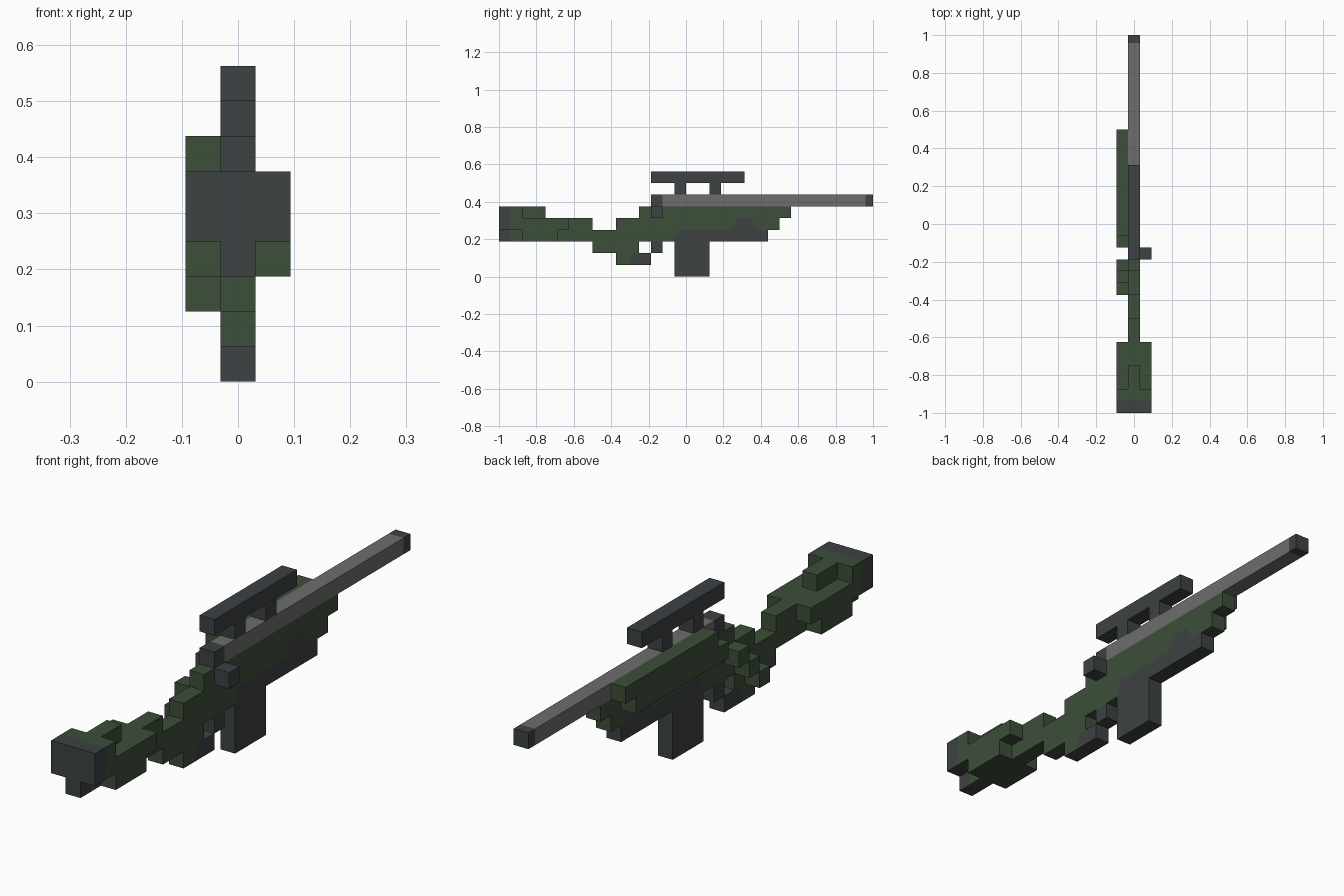
import bpy, bmesh

cube = bpy.data.objects.get("Cube")
if cube:
    bpy.data.objects.remove(cube, do_unlink=True)

U = 1 / 16  # one block


def make_material(name, rgb):
    mat = bpy.data.materials.new(name)
    mat.use_nodes = True
    mat.diffuse_color = (*rgb, 1)
    mat.node_tree.nodes["Principled BSDF"].inputs["Base Color"].default_value = (*rgb, 1)
    return mat


GREEN = make_material("olive_green", (0.046, 0.077, 0.042))
DARK = make_material("dark_metal", (0.047, 0.054, 0.057))
GREY = make_material("barrel_grey", (0.156, 0.152, 0.155))


def prism(name, profile, mat, x0=-0.5, x1=0.5):
    """Extrude a side profile of (y, z) block coordinates from x0 to x1."""
    bm = bmesh.new()
    base = bm.faces.new([bm.verts.new((x0 * U, y * U, z * U)) for y, z in profile])
    ext = bmesh.ops.extrude_face_region(bm, geom=[base])
    moved = [v for v in ext["geom"] if isinstance(v, bmesh.types.BMVert)]
    bmesh.ops.translate(bm, vec=((x1 - x0) * U, 0, 0), verts=moved)
    bmesh.ops.recalc_face_normals(bm, faces=bm.faces)
    mesh = bpy.data.meshes.new(name)
    bm.to_mesh(mesh)
    bm.free()
    mesh.materials.append(mat)
    obj = bpy.data.objects.new(name, mesh)
    bpy.context.collection.objects.link(obj)
    return obj


def block(name, y0, y1, z0, z1, mat, x0=-0.5, x1=0.5):
    return prism(name, [(y0, z0), (y1, z0), (y1, z1), (y0, z1)], mat, x0, x1)


# Butt plate: wide above, narrow toe below
block("butt_plate", -16, -15, 4, 6, DARK, -1.5, 1.5)
block("butt_toe", -16, -15, 3, 4, DARK)

# Stock core with stepped side cheeks
prism("stock_core", [(-15, 3), (-8, 3), (-8, 5), (-12, 5), (-12, 6), (-15, 6)], GREEN)
cheek = [(-15, 4), (-14, 4), (-14, 3), (-11, 3), (-11, 4), (-10, 4),
         (-10, 5), (-14, 5), (-14, 6), (-15, 6)]
for side, x0 in (("left", 0.5), ("right", -1.5)):
    prism("stock_cheek_" + side, cheek, GREEN, x0, x0 + 1)

# Receiver and grip in one stepped profile
prism("receiver", [(-8, 2), (-6, 2), (-6, 1), (-4.9, 1), (-4.5, 2), (-4, 2), (-4, 3),
                   (-1, 3), (-0.7, 4), (3.9, 4), (4.4, 5), (5.6, 5), (6.1, 4),
                   (8, 4), (8, 5), (9, 5), (9, 6), (-4, 6), (-4, 5), (-6, 5),
                   (-6, 4), (-8, 4)], GREEN)
prism("grip_tip", [(-4.9, 1), (-3, 1), (-3, 2), (-4.5, 2)], DARK)

# Dark underside of the fore end, magazine and trigger
prism("fore_end", [(-1, 3), (7, 3), (7, 4), (6.1, 4), (5.6, 5), (4.4, 5),
                   (3.9, 4), (-0.7, 4)], DARK)
block("magazine", -1, 2, 0, 3, DARK)
block("trigger", -3, -2, 2, 3, DARK)

# Right side panel and the diagonal thumb rest behind it
prism("side_panel", [(-2, 5), (6, 5), (7, 5), (7, 6), (8, 6), (8, 7), (-1, 7),
                     (-1, 6), (-2, 6)], GREEN, -1.5, -0.5)
for i in range(3):
    block(f"thumb_rest_{i + 1}", -6 + i, -5 + i, 2 + i, 3 + i, GREEN, -1.5, -0.5)

# Bolt
block("bolt", -3, -2, 6, 7, DARK)
block("bolt_knob", -3, -2, 5, 6, DARK, 0.5, 1.5)

# Barrel
block("barrel", -2, 15.35, 6, 7, GREY)
block("muzzle", 15.35, 16, 6, 7, DARK)

# Scope on two mounts
block("scope", -3, 5, 8, 9, DARK)
for i, y in enumerate((-1, 2)):
    block(f"scope_mount_{i + 1}", y, y + 1, 7, 8, DARK)
